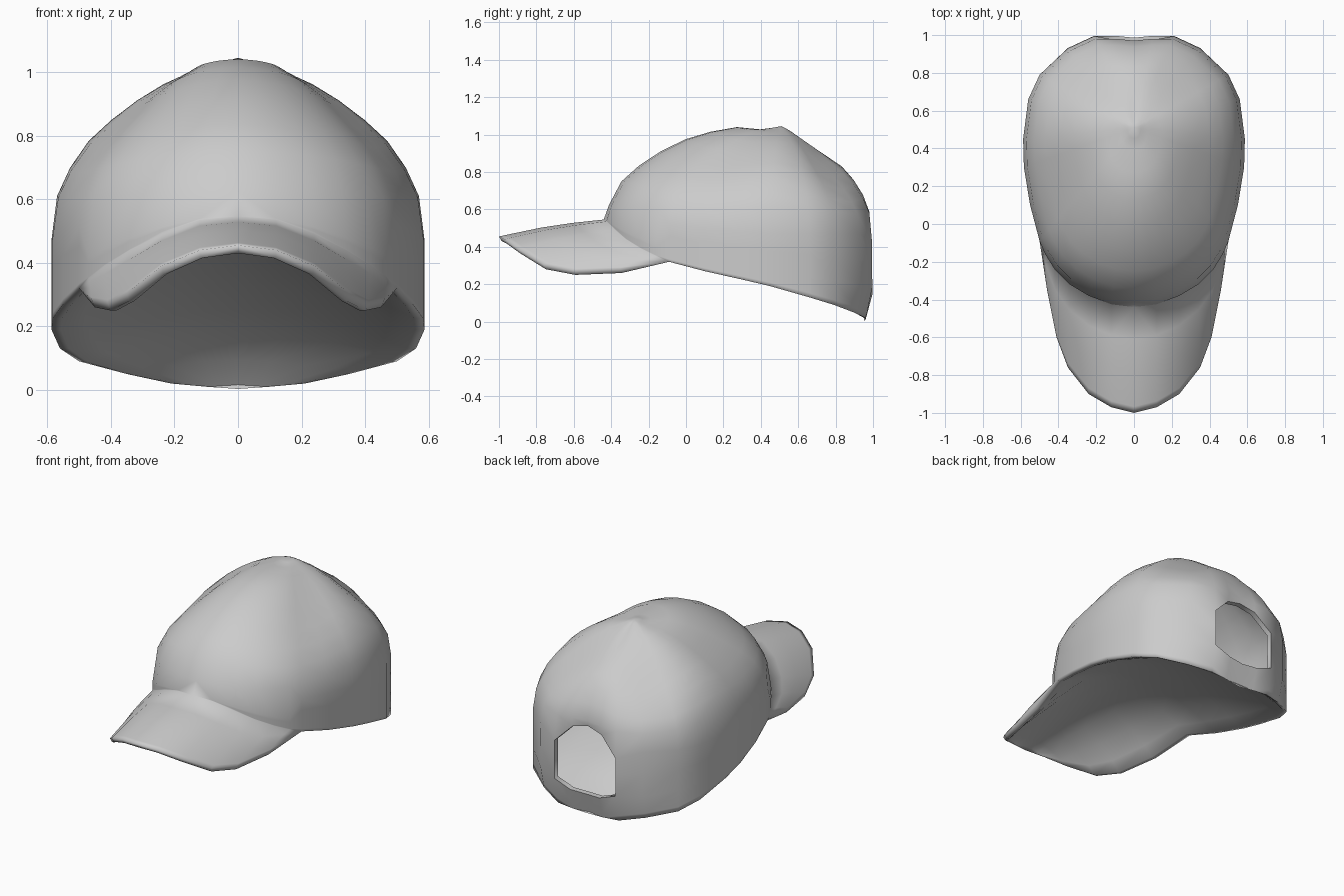
import bpy, bmesh, math

if "Cube" in bpy.data.objects:
    bpy.data.objects.remove(bpy.data.objects["Cube"])

grey = bpy.data.materials.new("light grey cloth")
grey.diffuse_color = (0.6, 0.6, 0.6, 1)
grey.use_nodes = True
grey.node_tree.nodes["Principled BSDF"].inputs["Base Color"].default_value = grey.diffuse_color

# Right half of the widest outline from front to back: x, y, lower edge z
OUTLINE = [(0, -.44, .545), (.12, -.425, .535), (.24, -.38, .49), (.34, -.32, .44),
           (.42, -.24, .39), (.47, -.16, .35), (.5, -.09, .32), (.55, .1, .27),
           (.583, .3, .225), (.587, .45, .19), (.56, .66, .13), (.5, .79, .09),
           (.35, .93, .05), (.21, .995, .02), (.1, .995, .01), (0, .985, .003)]
# Outer edge of the peak, matching the first seven outline points
PEAK = [(0, -1, .455), (.12, -.97, .44), (.24, -.9, .39), (.35, -.76, .305),
        (.41, -.6, .275), (.46, -.35, .285), (.5, -.09, .32)]
# Crown rings: radius fraction, z at the front, side and back
RINGS = [(.06, 1.035, 1.035, 1.03), (.12, 1.028, 1.022, 1.01), (.25, 1.04, 1.0, .967),
         (.4, 1.015, .962, .92), (.54, .975, .912, .875), (.68, .91, .85, .83),
         (.8, .835, .785, .765), (.9, .75, .70, .685), (.97, .625, .61, .59), (1, .55, .47, .47)]
WALL = [.33, .66, .93, 1]
TOP_Y = .51
# Rear opening: top and bottom height for each column
HOLE = {13: (.42, .185), 14: (.53, .145), 15: (.555, .14)}
# Height of the underside along the centre line
UNDER = [(-.985, .43), (-.85, .455), (-.5, .485), (-.2, .475), (.2, .405), (.6, .285),
         (.85, .155), (.96, .008)]

bm = bmesh.new()
apex = bm.verts.new((0, TOP_Y, 1.045))


def crown_column(i, x, y, low):
    """Vertices from the crown button down to the lower edge."""
    dx, dy = x, y - TOP_Y
    c = -dy / math.hypot(dx, dy)
    col = []
    for f, zf, zs, zb in RINGS:
        z = zs + ((zf if c > 0 else zb) - zs) * c * c
        # Flatter shoulders on the diagonals
        ramp = min(1, max(0, (f - .2) / .45))
        z -= (.2 if c > 0 else .3) * c * c * (1 - c * c) * ramp * (1 - f ** 12)
        yy = TOP_Y + dy * f
        if f == 1:
            z = max(z, low)
            if i < 6:
                z = low + (z - low) * .4
            if i in HOLE:
                z = HOLE[i][0]
                yy -= .02 if i > 13 else 0
        col.append(bm.verts.new((dx * f, yy, z)))
    z0 = .47 if i in HOLE else col[-1].co.z
    for t in WALL:
        z = z0 + (low - z0) * t
        if i in HOLE and t == .66:
            z = HOLE[i][1]
        tuck = .035 * t ** 4 - (.008 if t == .66 else 0) if y > .9 else 0
        col.append(bm.verts.new((x, y - tuck, z)))
    return col


def skin(a, b, skip=()):
    for r in range(len(a) - 1):
        if r not in skip:
            bm.faces.new((a[r], a[r + 1], b[r + 1], b[r]))


# Crown, leaving the rear opening above the strap
cols = [crown_column(i, *p) for i, p in enumerate(OUTLINE)]
opening = (len(RINGS) - 1, len(RINGS))
for i in range(len(cols) - 1):
    bm.faces.new((apex, cols[i][0], cols[i + 1][0]))
    skin(cols[i], cols[i + 1], opening if i >= 13 else ())

# Peak, bowed slightly upward, with a thin rounded-under edge
peak_cols = []
for col, edge in zip(cols, PEAK):
    a = col[-1].co
    pc = [col[-1]]
    tip = edge == PEAK[-1]
    for t in (.3, .6, .94, 1):
        p = [a[k] + (edge[k] - a[k]) * t for k in range(3)]
        p[2] += 0 if tip else .012 * math.sin(math.pi * t)
        pc.append(bm.verts.new(p))
    x, y, z = edge
    pc.append(bm.verts.new(edge if tip else (x * .98, y + .015 * abs(y), z - .025)))
    peak_cols.append(pc)
for a, b in zip(peak_cols, peak_cols[1:]):
    skin(a, b)


def under_z(y):
    for (y0, z0), (y1, z1) in zip(UNDER, UNDER[1:]):
        if y <= y1:
            return z0 + (z1 - z0) * (y - y0) / (y1 - y0)
    return UNDER[-1][1]


# Underside: a hollow lining spanning the whole lower edge, with a narrow lip
rows = []
for e in [pc[-1] for pc in peak_cols] + [c[-1] for c in cols[7:14]]:
    x, y, z = e.co
    row = [e]
    for s in (.95, .82, .6, .3, 0):
        rise = 1 - (s / .95) ** 2
        row.append(bm.verts.new((x * s, y, z + (under_z(y) - z) * rise)))
    rows.append(row)
for a, b in zip(rows, rows[1:]):
    skin(a, b)

bmesh.ops.remove_doubles(bm, verts=bm.verts[:], dist=.002)

# Mirror to the left half and weld the centre line
geom = bm.verts[:] + bm.edges[:] + bm.faces[:]
copy = bmesh.ops.duplicate(bm, geom=geom)["geom"]
for v in copy:
    if isinstance(v, bmesh.types.BMVert):
        v.co.x *= -1
bmesh.ops.reverse_faces(bm, faces=[f for f in copy if isinstance(f, bmesh.types.BMFace)])
bmesh.ops.remove_doubles(bm, verts=bm.verts[:], dist=.002)

# Turned-in edge around the rear opening
rim = [e for e in bm.edges if e.is_boundary and min(v.co.z for v in e.verts) > .12
       and min(v.co.y for v in e.verts) > .9]
turned = bmesh.ops.extrude_edge_only(bm, edges=rim)["geom"]
for v in turned:
    if isinstance(v, bmesh.types.BMVert):
        v.co.y -= .035
for e in rim:
    if e.is_valid:
        e.smooth = False

bmesh.ops.recalc_face_normals(bm, faces=bm.faces[:])
if max(bm.faces, key=lambda f: f.calc_center_median().z).normal.z < 0:
    bmesh.ops.reverse_faces(bm, faces=bm.faces[:])
for f in bm.faces:
    f.smooth = True

mesh = bpy.data.meshes.new("cap")
bm.to_mesh(mesh)
bm.free()
mesh.materials.append(grey)
cap = bpy.data.objects.new("cap", mesh)
bpy.context.collection.objects.link(cap)
